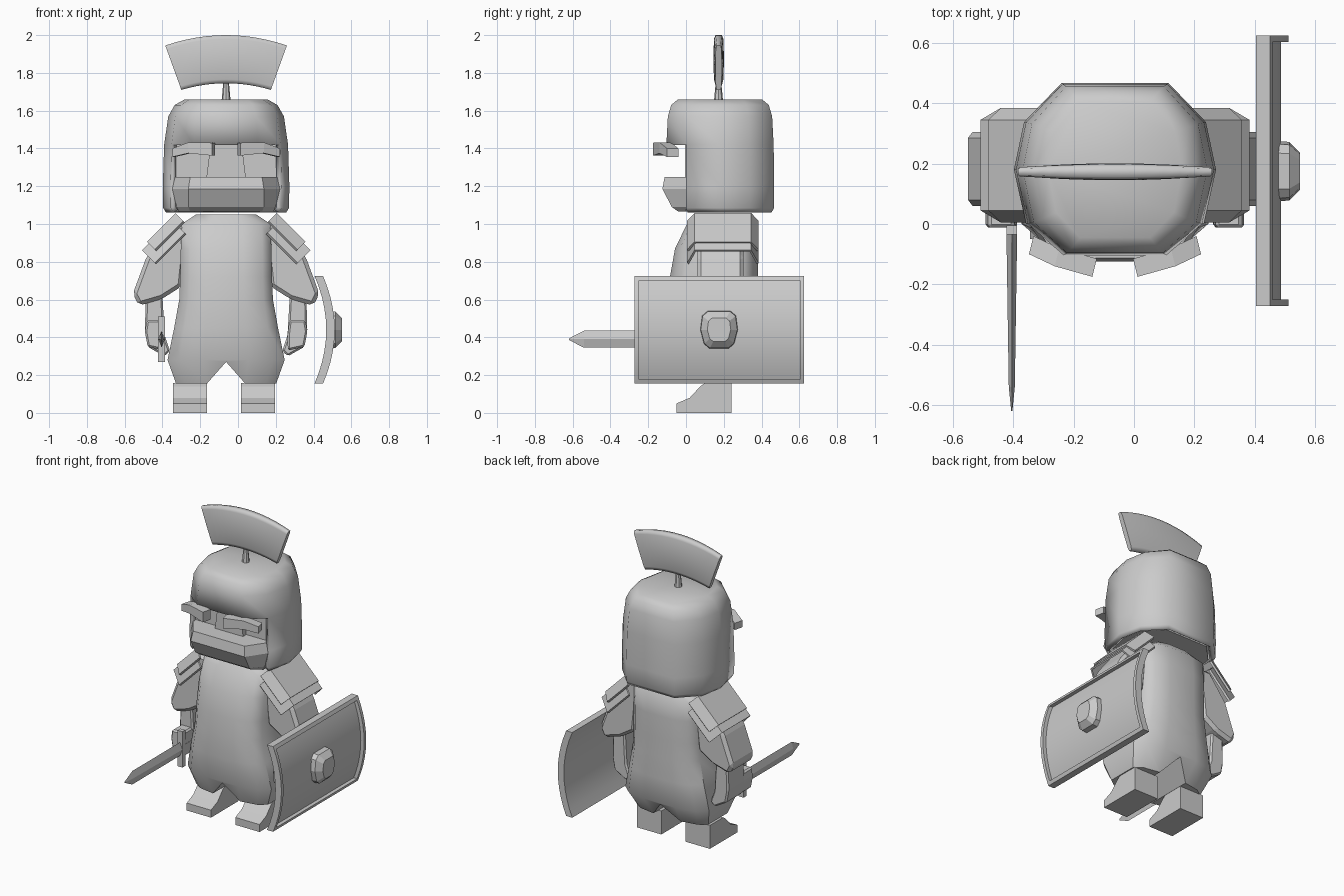
import bpy, bmesh, math

cube = bpy.data.objects.get("Cube")
if cube:
    bpy.data.objects.remove(cube, do_unlink=True)

CX = -0.063   # centre line of the figure
CY = 0.18     # depth centre of the head

grey = bpy.data.materials.new("plain_grey")
grey.use_nodes = True
grey.diffuse_color = (0.6, 0.6, 0.6, 1)
grey.node_tree.nodes["Principled BSDF"].inputs["Base Color"].default_value = (0.6, 0.6, 0.6, 1)


def activate(ob):
    bpy.ops.object.select_all(action='DESELECT')
    ob.select_set(True)
    bpy.context.view_layer.objects.active = ob


def apply_modifier(ob, mod):
    activate(ob)
    bpy.ops.object.modifier_apply(modifier=mod.name)


def loft(name, rings, smooth=None, bevel=0, keep=None):
    """Bridge closed rings of points; keep(centre) drops unwanted faces."""
    bm = bmesh.new()
    rows = [[bm.verts.new(p) for p in ring] for ring in rings]
    n = len(rows[0])
    for a, b in zip(rows, rows[1:]):
        for i in range(n):
            j = (i + 1) % n
            bm.faces.new((a[i], a[j], b[j], b[i]))
    bm.faces.new(rows[0][::-1])
    bm.faces.new(rows[-1])
    bmesh.ops.recalc_face_normals(bm, faces=bm.faces[:])
    if keep:
        drop = [f for f in bm.faces if not keep(f.calc_center_median())]
        bmesh.ops.delete(bm, geom=drop, context='FACES')
    if bevel:
        bmesh.ops.bevel(bm, geom=bm.edges[:], offset=bevel, segments=1, affect='EDGES')
    mesh = bpy.data.meshes.new(name)
    bm.to_mesh(mesh)
    bm.free()
    mesh.materials.append(grey)
    ob = bpy.data.objects.new(name, mesh)
    bpy.context.collection.objects.link(ob)
    if smooth:
        activate(ob)
        bpy.ops.object.shade_smooth_by_angle(angle=math.radians(smooth))
    return ob


def prism(name, side, profile, y0, y1, bevel=0):
    """Front profile of (offset from centre line, z), run along y."""
    return loft(name, [[(CX + side * d, y, z) for d, z in profile] for y in (y0, y1)], bevel=bevel)


def box(name, x0, x1, y0, y1, z0, z1):
    return loft(name, [[(x0, y0, z), (x1, y0, z), (x1, y1, z), (x0, y1, z)] for z in (z0, z1)])


def mirrored(half):
    """Close an outline given on its right half from back to front."""
    return half + [(-x, y) for x, y in reversed(half) if x]


# Body: rounded trunk with a notch between the legs
section = mirrored([(0.38, 1), (0.8, 0.88), (1, 0.64), (1, 0), (1, -0.64), (0.8, -0.88), (0.38, -1)])
trunk = [(0.155, 0.265, -0.03, 0.29), (0.28, 0.31, -0.08, 0.37), (0.45, 0.275, -0.1, 0.38),
         (0.6, 0.248, -0.095, 0.38), (0.72, 0.243, -0.085, 0.38), (0.87, 0.24, -0.058, 0.38),
         (1.0, 0.235, 0.005, 0.37), (1.05, 0.16, 0.04, 0.33)]
body = loft("body", [[(CX + rx * a, (f + b) / 2 + (b - f) / 2 * c, z) for a, c in section]
                     for z, rx, f, b in trunk], smooth=42)
notch = prism("notch_cutter", 1, [(-0.15, 0.1), (0.15, 0.1), (0, 0.27)], -0.5, 0.8)
notch.hide_render = True
cut = body.modifiers.new("notch", 'BOOLEAN')
cut.operation = 'DIFFERENCE'
cut.object = notch
apply_modifier(body, cut)
bpy.data.objects.remove(notch, do_unlink=True)

# Helmet: faceted dome, open at the face
outline = mirrored([(0.53, 1), (0.9, 0.55), (1, 0), (0.88, -0.63), (0.52, -1)])
dome = [(1.06, 0.318, 0.272), (1.085, 0.333, 0.287), (1.2, 0.335, 0.287), (1.42, 0.328, 0.284),
        (1.57, 0.306, 0.276), (1.63, 0.272, 0.258), (1.658, 0.222, 0.225)]
helmet = loft("helmet", [[(CX + rx * a, CY + ry * b, z) for a, b in outline] for z, rx, ry in dome],
              smooth=50, keep=lambda c: c.z > 1.42 or (c.z > 1.065 and c.y > 0))
shell = helmet.modifiers.new("thickness", 'SOLIDIFY')
shell.thickness = 0.028
shell.offset = -1
apply_modifier(helmet, shell)

# Head inside the helmet, nose and jaw
head_plan = [(-0.29, 0.03), (0.29, 0.03), (0.29, 0.28), (0.16, 0.42), (-0.16, 0.42), (-0.29, 0.28)]
loft("head", [[(CX + x, y, z) for x, y in head_plan] for z in (1.075, 1.45)])
prism("nose", 1, [(-0.11, 1.2), (0.11, 1.2), (0.08, 1.44), (-0.08, 1.44)], -0.005, 0.06)
jaw_rings = [(1.065, 0.19, 0.25, -0.04), (1.09, 0.2, 0.262, -0.075),
             (1.185, 0.2, 0.285, -0.125), (1.25, 0.19, 0.27, -0.113)]
loft("jaw", [[(CX - w, 0.06, z), (CX - w, 0.0, z), (CX - f, y, z),
              (CX + f, y, z), (CX + w, 0.0, z), (CX + w, 0.06, z)] for z, f, w, y in jaw_rings])

# Crest and its post
rim_shape = [(0, -0.6), (0.08, -0.9), (0.5, -1), (0.92, -0.9), (1, -0.6),
             (1, 0.6), (0.92, 0.9), (0.5, 1), (0.08, 0.9), (0, 0.6)]
fan = []
for i in range(13):
    t = i / 6 - 1
    low, high = 1.745 - 0.035 * t * t, 2.0 - 0.055 * t * t
    thick = 0.028 - 0.011 * t * t
    fan.append([(CX + t * (0.237 + 0.085 * h), 0.173 + thick * w, low + (high - low) * h)
                for h, w in rim_shape])
loft("crest", fan, smooth=80)
loft("crest_post", [[(CX + r * math.cos(k * math.pi / 4), 0.172 + r * math.sin(k * math.pi / 4), z)
                     for k in range(8)] for z, r in ((1.64, 0.025), (1.77, 0.013))], smooth=40)

# Limbs, brows and shoulder plates on both sides
sleeve = [(0.2, 1.0), (0.29, 1.0), (0.42, 0.83), (0.494, 0.63), (0.462, 0.568), (0.34, 0.603), (0.235, 0.67)]
forearm = [(0.337, 0.62), (0.425, 0.62), (0.43, 0.43), (0.415, 0.35), (0.327, 0.3), (0.297, 0.328), (0.325, 0.41)]
fist = [(0.335, 0.49), (0.42, 0.49), (0.43, 0.43), (0.415, 0.35), (0.327, 0.33), (0.325, 0.41)]
foot = [(-0.05, 0), (-0.05, 0.05), (0.02, 0.08), (0.075, 0.14), (0.1, 0.157), (0.24, 0.157), (0.24, 0)]
brow = [(0.075, -0.175, 1.362, 1.43), (0.2, -0.14, 1.375, 1.432), (0.285, -0.1, 1.355, 1.4)]


def shoulder_plate(name, side, u0, u1, top, flap):
    """Folded sheet running down and outward from the neck."""
    arch = [(-0.19, flap), (-0.15, top), (0.15, top), (0.19, flap)]
    band = arch + [(y * 0.95, n - 0.01) for y, n in reversed(arch)]
    loft(name, [[(CX + side * (0.265 + 0.707 * (u + n)), 0.195 + y, 1.055 + 0.707 * (n - u))
                 for y, n in band] for u in (u0, u1)])


for side, tag in ((1, "left"), (-1, "right")):
    prism(tag + "_sleeve", side, sleeve, 0.06, 0.305, bevel=0.02)
    prism(tag + "_forearm", side, forearm, 0.08, 0.26, bevel=0.01)
    prism(tag + "_fist", side, fist, -0.012, 0.12, bevel=0.01)
    shoulder_plate(tag + "_upper_plate", side, 0.0, 0.215, 0.004, -0.055)
    shoulder_plate(tag + "_lower_plate", side, 0.04, 0.265, -0.009, -0.105)
    loft(tag + "_foot", [[(side * d - 0.075, y, z) for y, z in foot] for d in (0.09, 0.27)])
    loft(tag + "_brow", [[(CX + side * d, y, lo), (CX + side * d, y, hi),
                          (CX + side * (d - 0.015), y + 0.06, hi), (CX + side * (d - 0.015), y + 0.06, lo)]
                         for d, y, lo, hi in brow])

# Sword held in the right fist
SX, SZ = -0.405, 0.39
blade = [(-0.02, 0.018, 0.045), (-0.54, 0.01, 0.045), (-0.62, 0.002, 0.004)]
loft("sword_blade", [[(SX - w, y, SZ), (SX, y, SZ + h), (SX + w, y, SZ), (SX, y, SZ - h)]
                     for y, w, h in blade])
box("sword_guard", SX - 0.018, SX + 0.018, -0.035, -0.005, 0.27, 0.51)
box("sword_grip", SX - 0.018, SX + 0.018, -0.02, 0.2, SZ - 0.025, SZ + 0.025)

# Shield: bowed panel, raised rim and boss
MID, HALF = 0.44, 0.285


def bowed(name, y0, y1, t0, t1, inner, outer):
    rings = []
    for i in range(11):
        t = t0 + (t1 - t0) * i / 10
        x, z = 0.487 - 0.062 * t * t, MID + HALF * t
        rings.append([(x + inner, y0, z), (x + outer, y0, z), (x + outer, y1, z), (x + inner, y1, z)])
    loft(name, rings, smooth=35)


Y0, Y1 = -0.272, 0.625
bowed("shield_panel", Y0, Y1, -1, 1, -0.02, 0)
bowed("shield_front_rim", Y0, Y0 + 0.022, -1, 1, -0.02, 0.025)
bowed("shield_back_rim", Y1 - 0.022, Y1, -1, 1, -0.02, 0.025)
bowed("shield_top_rim", Y0, Y1, 0.92, 1, -0.02, 0.025)
bowed("shield_bottom_rim", Y0, Y1, -1, -0.92, -0.02, 0.025)
boss = mirrored([(0.6, 1), (0.9, 0.75), (1, 0), (0.8, -0.75), (0.5, -1)])
loft("shield_boss", [[(x, 0.175 + r * a, MID + r * b) for a, b in boss]
                     for x, r in ((0.475, 0.1), (0.515, 0.097), (0.55, 0.062))])
